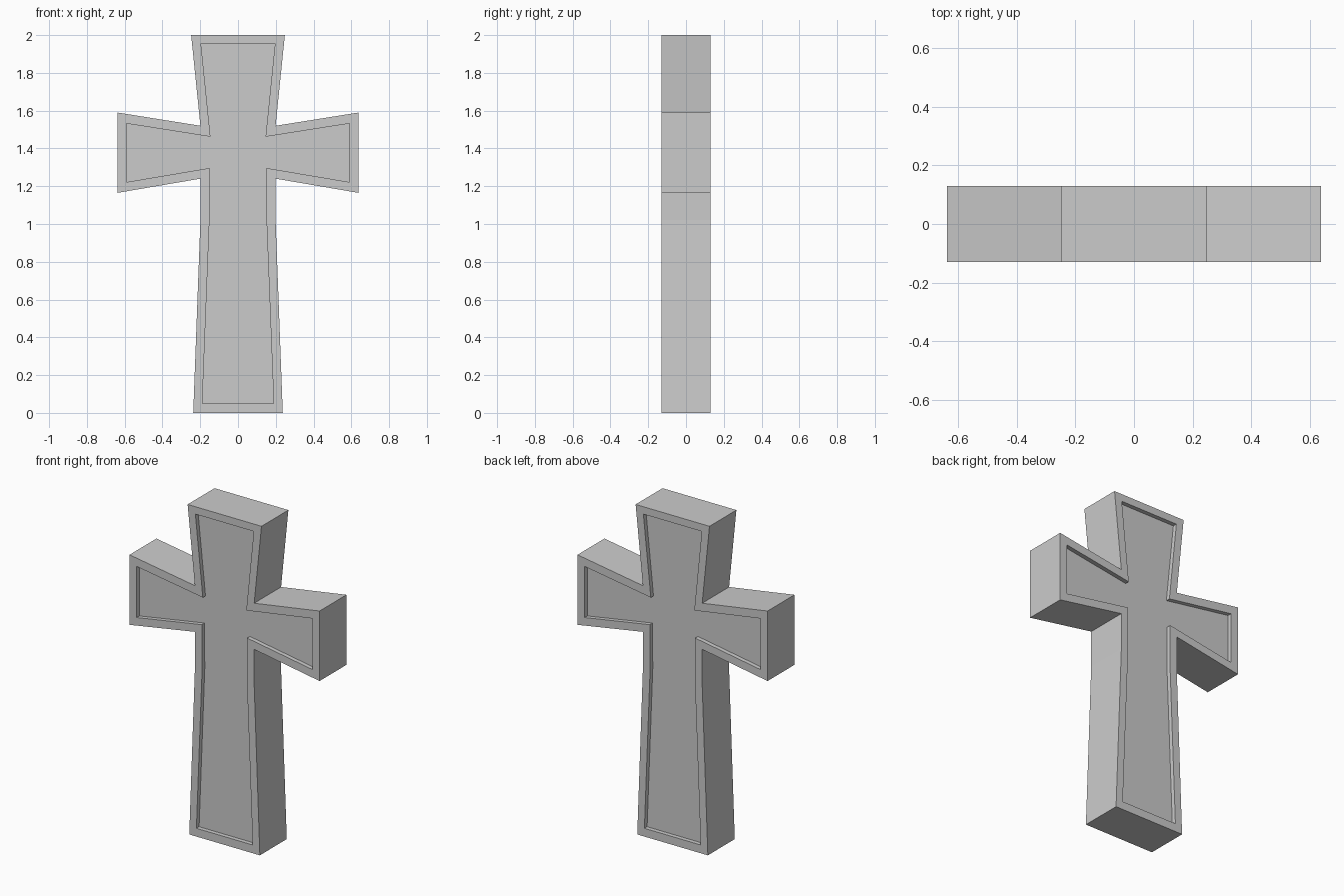
import bpy, bmesh

if "Cube" in bpy.data.objects:
    bpy.data.objects.remove(bpy.data.objects["Cube"])

HALF_DEPTH = 0.129
RECESS = 0.026

# Right half profiles (x, z), top to bottom
OUTER = [(0.248, 2.0), (0.199, 1.52), (0.638, 1.59), (0.638, 1.165),
         (0.199, 1.24), (0.199, 1.02), (0.237, 0.0)]
INNER = [(0.196, 1.955), (0.146, 1.462), (0.59, 1.532), (0.59, 1.222),
         (0.152, 1.296), (0.151, 1.02), (0.189, 0.05)]


def mirrored(half):
    return half + [(-x, z) for x, z in reversed(half)]


def ring(bm, half, y):
    return [bm.verts.new((x, y, z)) for x, z in mirrored(half)]


def bridge(bm, a, b):
    n = len(a)
    for i in range(n):
        j = (i + 1) % n
        bm.faces.new((a[i], a[j], b[j], b[i]))


bm = bmesh.new()
edges = []
# Front and back: raised border, recess wall, recessed panel
for side in (-1, 1):
    outer = ring(bm, OUTER, side * HALF_DEPTH)
    inner = ring(bm, INNER, side * HALF_DEPTH)
    panel = ring(bm, INNER, side * (HALF_DEPTH - RECESS))
    bridge(bm, outer, inner)
    bridge(bm, inner, panel)
    bm.faces.new(panel)
    edges.append(outer)
# Side walls
bridge(bm, edges[0], edges[1])
bmesh.ops.recalc_face_normals(bm, faces=bm.faces)

mesh = bpy.data.meshes.new("cross")
bm.to_mesh(mesh)
bm.free()
bpy.context.collection.objects.link(bpy.data.objects.new("cross", mesh))
